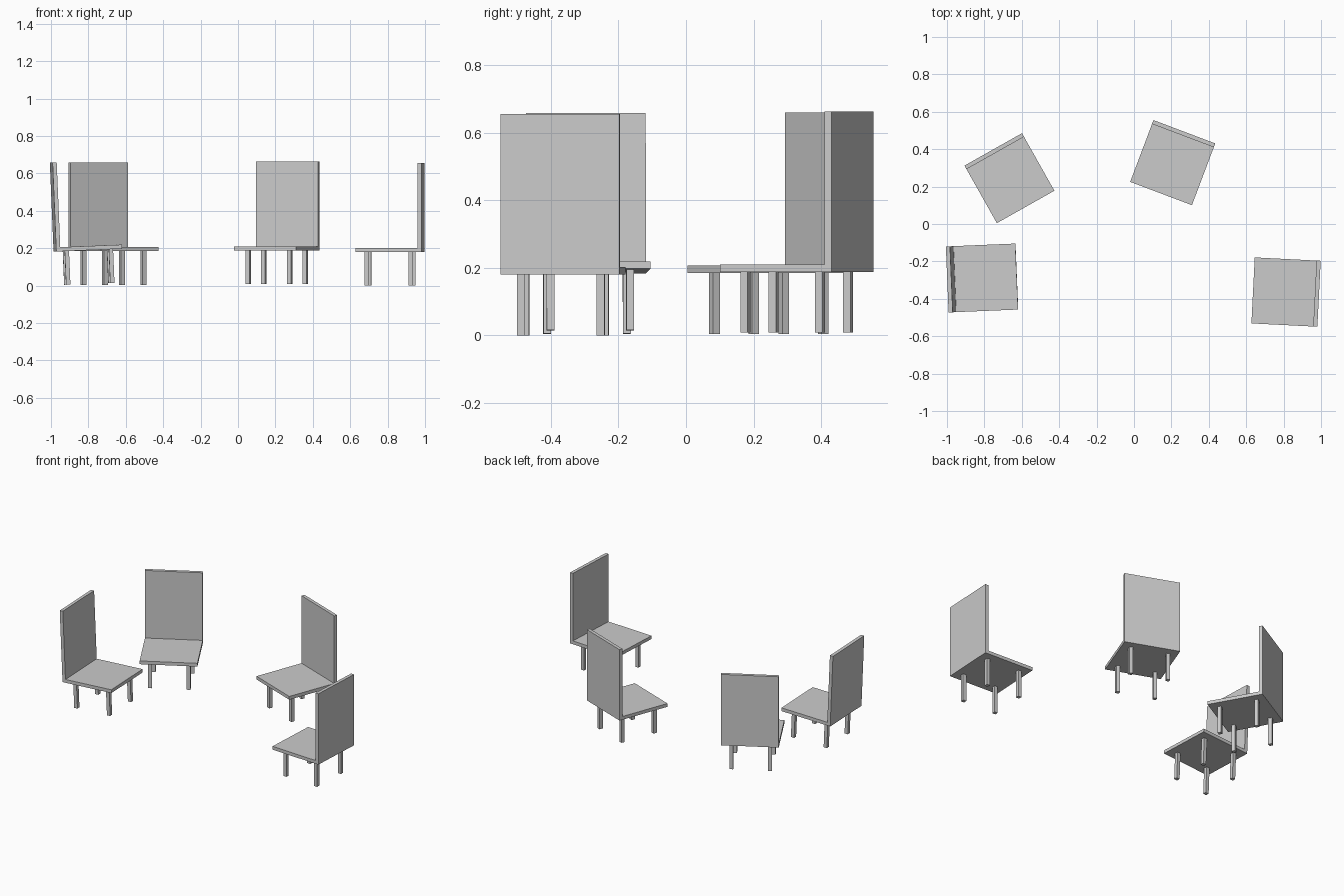
import bpy
from math import radians
from mathutils import Matrix, Vector, Euler

cube = bpy.data.objects.get("Cube")
if cube:
    bpy.data.objects.remove(cube, do_unlink=True)

grey = bpy.data.materials.new("plain_grey")
grey.use_nodes = True
grey.diffuse_color = (0.6, 0.6, 0.6, 1)
grey.node_tree.nodes["Principled BSDF"].inputs["Base Color"].default_value = (0.6, 0.6, 0.6, 1)

# Shared chair sizes
WIDTH = 0.353
BOARD = 0.022
SEAT_Z = 0.18
TOP_Z = 0.655
LEG = 0.023
LEG_OFFSET = 0.118


def box(name, low, high, frame):
    """Box between two corners, placed in the chair's frame."""
    low, high = Vector(low), Vector(high)
    bpy.ops.mesh.primitive_cube_add(size=1)
    obj = bpy.context.object
    obj.name = name
    obj.data.transform(Matrix.Translation((low + high) / 2) @ Matrix.Diagonal((high - low).to_4d()))
    obj.data.materials.append(grey)
    obj.matrix_world = frame


def chair(label, place, turn, lean=0):
    frame = Matrix.Translation(place) @ Euler((radians(lean), 0, radians(turn))).to_matrix().to_4x4()
    h = WIDTH / 2
    # Seat board, butting against the backrest
    box(label + "_seat", (-h, -h, SEAT_Z), (h, h - BOARD, SEAT_Z + BOARD), frame)
    # Tall flat backrest
    box(label + "_backrest", (-h, h - BOARD, SEAT_Z), (h, h, TOP_Z), frame)
    # Four square legs
    for side, sx in (("right", -1), ("left", 1)):
        for end, sy in (("front", -1), ("back", 1)):
            x, y, r = sx * LEG_OFFSET, sy * LEG_OFFSET, LEG / 2
            box(f"{label}_{end}_{side}_leg", (x - r, y - r, 0), (x + r, y + r, SEAT_Z), frame)


# Four chairs standing in a loose ring, one tipped slightly backwards
chair("rear_right_chair", (-0.666, 0.245, 0.004), 29.4)
chair("rear_left_chair", (0.207, 0.328, 0.008), -20.7)
chair("front_left_chair", (0.813, -0.364, 0), -92.9)
chair("front_right_chair", (-0.795, -0.288, 0.01), 92.4, -2.4)
